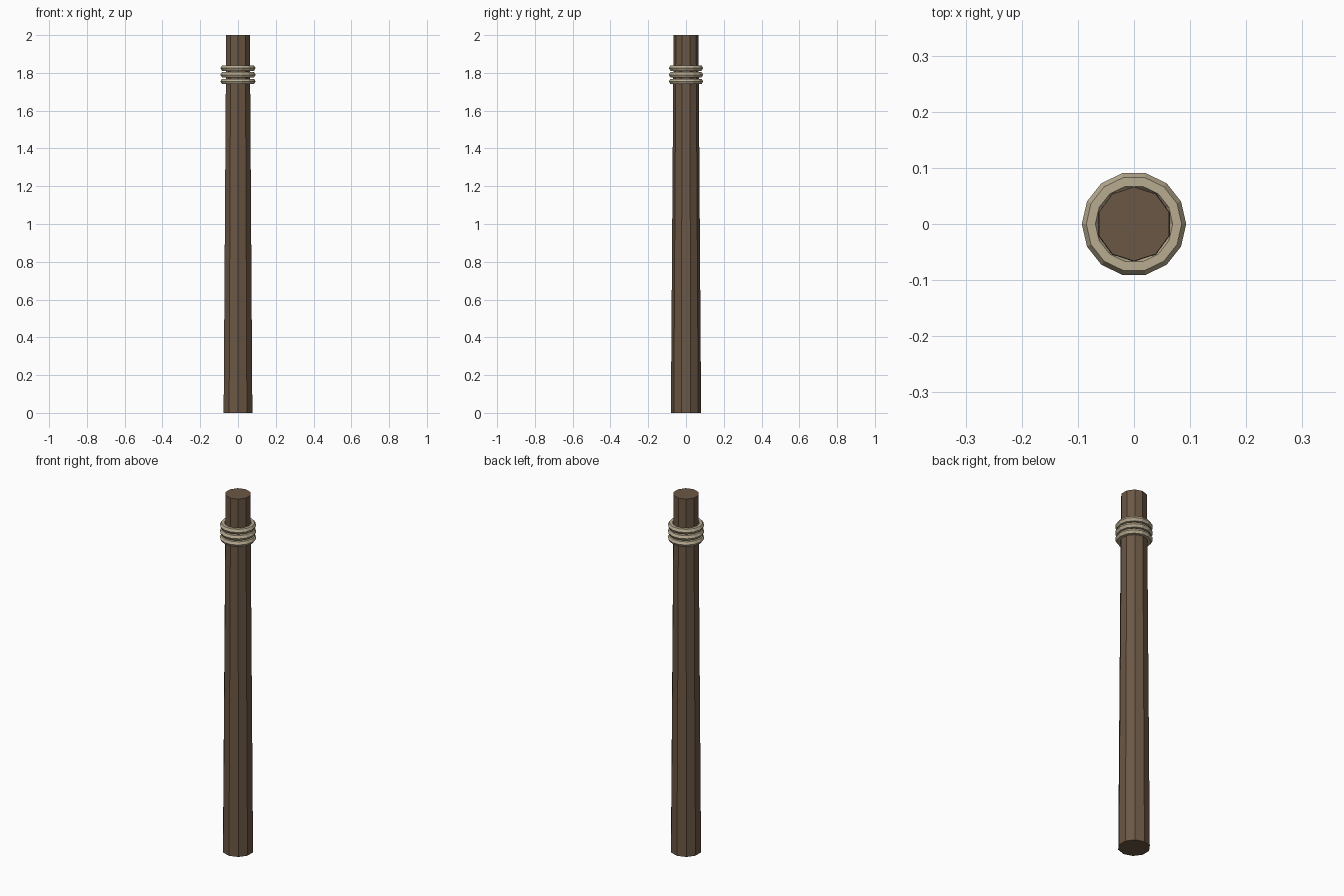
import bpy
import math

cube = bpy.data.objects.get("Cube")
if cube:
    bpy.data.objects.remove(cube, do_unlink=True)


def material(name, color):
    mat = bpy.data.materials.new(name)
    mat.use_nodes = True
    mat.diffuse_color = color
    mat.node_tree.nodes["Principled BSDF"].inputs["Base Color"].default_value = color
    return mat


def finish(name, mat):
    obj = bpy.context.object
    obj.name = name
    obj.data.materials.append(mat)
    bpy.ops.object.transform_apply(location=False, rotation=True, scale=True)


wood = material("dark wood", (0.147, 0.095, 0.058, 1))
rope = material("pale rope", (0.48, 0.41, 0.28, 1))

# Tapered ten-sided post, with a corner facing front and back
bpy.ops.mesh.primitive_cone_add(vertices=10, radius1=0.08, radius2=0.066, depth=2,
                                location=(0, 0, 1), rotation=(0, 0, math.pi))
finish("post", wood)

# Three coils of rope near the top
for i, level in enumerate(("lower", "middle", "upper")):
    bpy.ops.mesh.primitive_torus_add(major_segments=14, minor_segments=6,
                                     major_radius=0.077, minor_radius=0.016,
                                     location=(0, 0, 1.755 + 0.035 * i))
    finish(level + "_rope_coil", rope)
